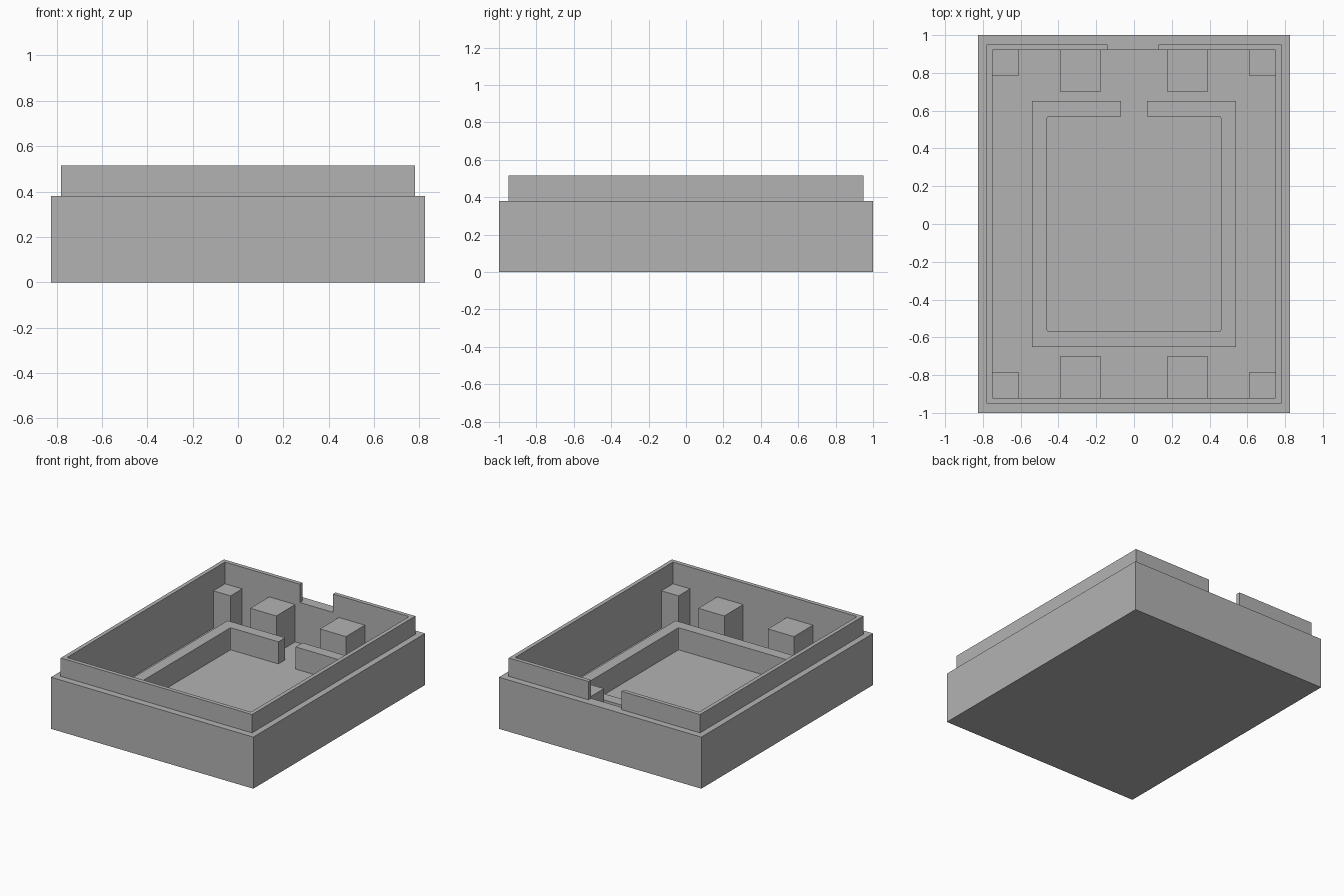
import bpy
import bmesh

if "Cube" in bpy.data.objects:
    bpy.data.objects.remove(bpy.data.objects["Cube"], do_unlink=True)

GREY = (0.45, 0.45, 0.45, 1)
plastic = bpy.data.materials.new("grey plastic")
plastic.use_nodes = True
plastic.diffuse_color = GREY
plastic.node_tree.nodes["Principled BSDF"].inputs["Base Color"].default_value = GREY

FLOOR, RIM, LIP_TOP = 0.08, 0.38, 0.515
RING_TOP, POST_TOP = 0.243, 0.355
CAVITY = (0.75, 0.92)


def finish(name, bm):
    bmesh.ops.recalc_face_normals(bm, faces=bm.faces)
    mesh = bpy.data.meshes.new(name)
    bm.to_mesh(mesh)
    bm.free()
    mesh.materials.append(plastic)
    obj = bpy.data.objects.new(name, mesh)
    bpy.context.collection.objects.link(obj)
    return obj


def rect(bm, half, z):
    x, y = half
    return [bm.verts.new((a * x, b * y, z)) for a, b in ((-1, -1), (1, -1), (1, 1), (-1, 1))]


def bridge(bm, low, high):
    n = len(low)
    for i in range(n):
        j = (i + 1) % n
        bm.faces.new((low[i], low[j], high[j], high[i]))


def tray(name, outer, inner, floor, top):
    """Open box with a flat rim."""
    bm = bmesh.new()
    loops = [rect(bm, outer, 0), rect(bm, outer, top), rect(bm, inner, top), rect(bm, inner, floor)]
    for low, high in zip(loops, loops[1:]):
        bridge(bm, low, high)
    bm.faces.new(loops[0])
    bm.faces.new(loops[-1])
    return finish(name, bm)


def gapped_wall(name, outer, inner, gap, z0, z1, corner=0):
    """Rectangular wall, open at the back between the two gap positions."""
    (ox, oy), (ix, iy), (g0, g1) = outer, inner, gap
    outline = [(g0, oy), (-ox, oy), (-ox, -oy), (ox, -oy), (ox, oy), (g1, oy),
               (g1, iy), (ix, iy), (ix, -iy), (-ix, -iy), (-ix, iy), (g0, iy)]
    bm = bmesh.new()
    low = [bm.verts.new((x, y, z0)) for x, y in outline]
    high = [bm.verts.new((x, y, z1)) for x, y in outline]
    bridge(bm, low, high)
    bm.faces.new(high)
    if corner:
        edges = [bm.edges.get((low[i], high[i])) for i in range(7, 11)]
        bmesh.ops.bevel(bm, geom=edges, offset=corner, segments=2, affect='EDGES', profile=0.5)
    return finish(name, bm)


def block(name, x0, x1, y0, y1, z0, z1):
    bm = bmesh.new()
    low, high = ([bm.verts.new((x, y, z)) for x, y in ((x0, y0), (x1, y0), (x1, y1), (x0, y1))]
                 for z in (z0, z1))
    bridge(bm, low, high)
    bm.faces.new(high)
    return finish(name, bm)


# Case body, raised lip and inner compartment wall
tray("case_body", (0.825, 1.0), CAVITY, FLOOR, RIM)
gapped_wall("raised_lip", (0.78, 0.95), CAVITY, (-0.14, 0.13), RIM, LIP_TOP)
gapped_wall("compartment_wall", (0.54, 0.65), (0.46, 0.57), (-0.07, 0.07), FLOOR, RING_TOP, 0.01)

# Corner posts and support blocks against the front and back walls
for x_side, side in ((-1, "right"), (1, "left")):
    for y_side, end in ((-1, "front"), (1, "back")):
        for part, near, far, depth in (("corner_post", 0.61, CAVITY[0], 0.785),
                                       ("support_block", 0.178, 0.39, 0.70)):
            xs = sorted((x_side * near, x_side * far))
            ys = sorted((y_side * depth, y_side * CAVITY[1]))
            block(f"{end}_{side}_{part}", *xs, *ys, FLOOR, POST_TOP)
